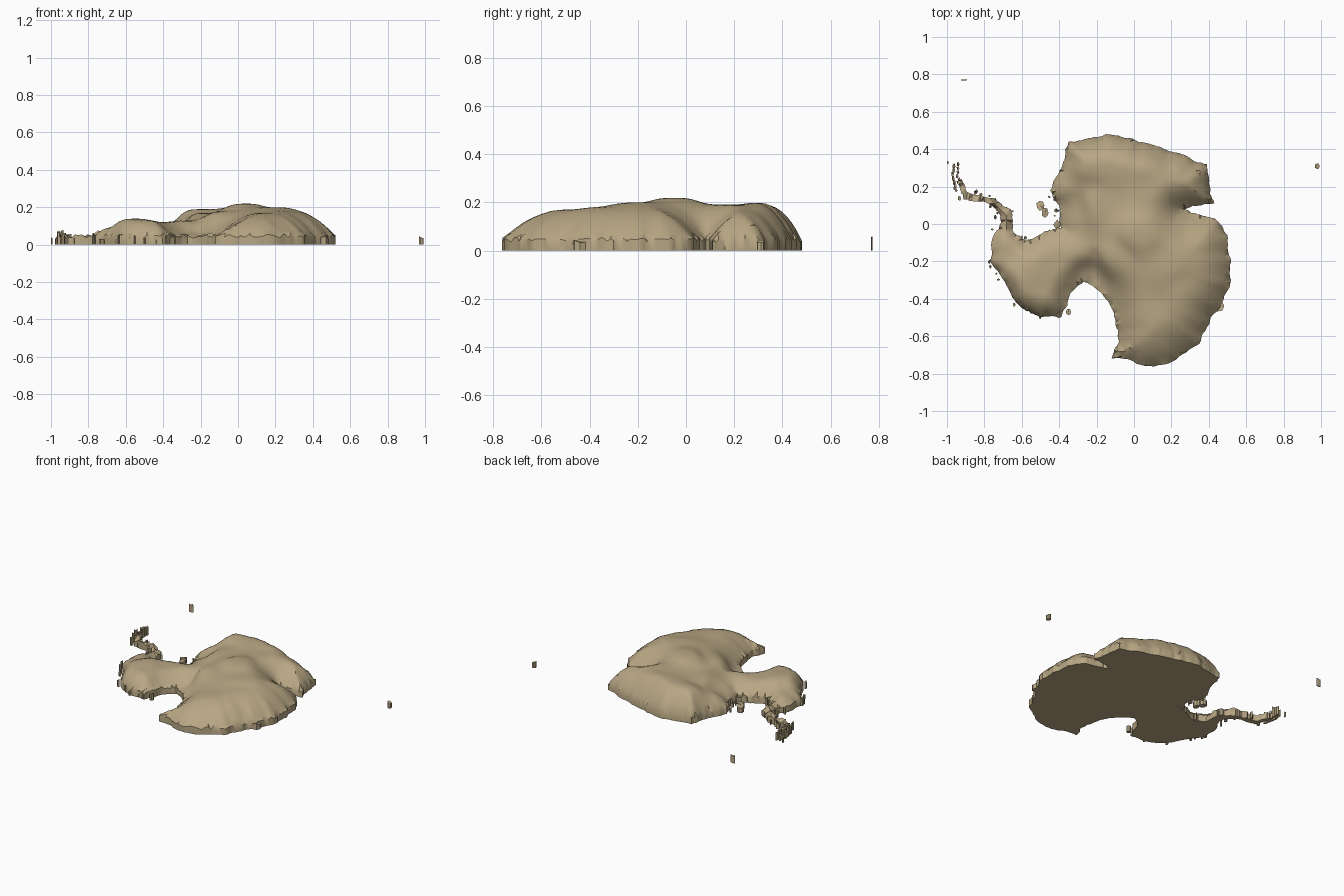
import bpy
import bmesh
import math
import random
from mathutils import Vector
from mathutils.geometry import delaunay_2d_cdt

random.seed(7)
cube = bpy.data.objects.get("Cube")
if cube:
    bpy.data.objects.remove(cube, do_unlink=True)

# One sandy colour for everything
sand = bpy.data.materials.new("sand")
sand.use_nodes = True
sand_colour = (0.48, 0.385, 0.23, 1)
sand.diffuse_color = sand_colour
sand.node_tree.nodes["Principled BSDF"].inputs["Base Color"].default_value = sand_colour

# Coast of the mainland, clockwise from the north-west corner
COAST = [
    (-.35, .44), (-.24, .46), (-.15, .48), (-.02, .46), (.08, .43), (.16, .4),
    (.27, .37), (.39, .32), (.4, .22), (.43, .11), (.36, .1), (.27, .08),
    (.35, .05), (.43, .03), (.5, -.06), (.52, -.19), (.52, -.3), (.48, -.4),
    (.41, -.5), (.35, -.64), (.24, -.71), (.06, -.76), (-.12, -.72),
    (-.08, -.63), (-.1, -.51), (-.16, -.39), (-.27, -.31), (-.34, -.37),
    (-.39, -.5), (-.5, -.5), (-.62, -.43), (-.69, -.31), (-.77, -.2),
    (-.75, -.06), (-.71, .01), (-.73, .07), (-.81, .12), (-.91, .13),
    (-.95, .23), (-.92, .24), (-.89, .17), (-.75, .14), (-.66, .08), (-.65, -.04),
    (-.58, -.09), (-.48, -.04), (-.39, -.02), (-.4, .1), (-.45, .18),
    (-.4, .28), (-.37, .35)]

# Ice surface heights: x, y, height
PEAKS = [
    (.04, -.05, .22), (.2, -.2, .2), (.3, -.35, .18), (.1, -.5, .17),
    (.1, -.65, .16), (.35, -.1, .18), (.1, .15, .19), (0, .35, .2),
    (.28, .25, .17), (-.2, .35, .19), (-.2, .1, .17), (-.33, .1, .12),
    (-.3, -.15, .13), (-.1, -.2, .18), (-.24, -.28, .07), (-.4, -.2, .12),
    (-.55, -.25, .14), (-.5, -.4, .13), (-.68, -.15, .09), (-.71, .05, .08),
    (-.78, .11, .14), (-.9, .16, .07)]

# Rectangular dips left in the ice: x range, y range
DIPS = [(-.24, -.18, -.31, -.15), (-.61, -.55, -.15, -.07)]


def roughen(points, levels, amount):
    """Split every side in half repeatedly, pushing midpoints in or out."""
    points = [Vector(p) for p in points]
    for _ in range(levels):
        finer = []
        for a, b in zip(points, points[1:] + points[:1]):
            side = b - a
            push = Vector((-side.y, side.x)) * random.uniform(-amount, amount)
            finer += [a, (a + b) / 2 + push]
        points = finer
    return points


def coast_distance(p, outline):
    best = 9
    for a, b in zip(outline, outline[1:] + outline[:1]):
        side = b - a
        t = max(0, min(1, (p - a).dot(side) / max(side.length_squared, 1e-9)))
        best = min(best, (p - a - side * t).length)
    return best


def clamp(v):
    return max(0, min(1, v))


def ice_height(p, distance):
    """Blend the peaks, then round the sheet down towards the coast."""
    total = weight_sum = 0
    for x, y, h in PEAKS:
        weight = 1 / ((p.x - x) ** 2 + (p.y - y) ** 2 + .004) ** 2
        total += weight * h
        weight_sum += weight
    east = clamp((p.x + .6) / .5)
    north = clamp(p.y / .3)
    reach = .09 + east * (.15 - .08 * north)
    rise = 1 - (1 - clamp(distance / reach)) ** 2.2
    z = .045 + (total / weight_sum - .045) * rise
    for x_min, x_max, y_min, y_max in DIPS:
        if x_min < p.x < x_max and y_min < p.y < y_max:
            z -= .008
    return z


def make_slab(name, outline, inner, height):
    """Solid with a free-form top, a flat base and upright sides."""
    count = len(outline)
    edges = [(i, (i + 1) % count) for i in range(count)]
    flat, _, faces, *_ = delaunay_2d_cdt(outline + inner, edges, [], 1, 1e-5)
    bm = bmesh.new()
    top = [bm.verts.new((p.x, p.y, height(p))) for p in flat]
    base = [bm.verts.new((p.x, p.y, 0)) for p in flat]
    for face in faces:
        bm.faces.new([top[i] for i in face])
        bm.faces.new([base[i] for i in reversed(face)])
    bm.verts.index_update()
    rim = [e for e in bm.edges if e.is_boundary and e.verts[0].index < len(flat)]
    for e in rim:
        i, j = e.verts[0].index, e.verts[1].index
        bm.faces.new((top[i], top[j], base[j], base[i]))
    loose = [v for v in bm.verts if not v.link_faces]
    bmesh.ops.delete(bm, geom=loose, context='VERTS')
    bmesh.ops.recalc_face_normals(bm, faces=bm.faces)
    mesh = bpy.data.meshes.new(name)
    bm.to_mesh(mesh)
    bm.free()
    mesh.materials.append(sand)
    obj = bpy.data.objects.new(name, mesh)
    bpy.context.collection.objects.link(obj)
    return obj


# Mainland: ragged coast filled with a regular grid of surface points
coast = roughen(COAST, 3, .1)
grid = []
step = .022
for column in range(-46, 26):
    for row in range(-36, 24):
        p = Vector((column * step, row * step))
        if coast_distance(p, coast) > step * .6:
            grid.append(p)
rim_height = {}


def mainland_height(p):
    distance = coast_distance(p, coast)
    if distance < .001:
        return random.uniform(.035, .055)
    return ice_height(p, distance)


mainland = make_slab("mainland", coast, grid, mainland_height)
bpy.ops.object.select_all(action='DESELECT')
mainland.select_set(True)
bpy.context.view_layer.objects.active = mainland
bpy.ops.object.shade_smooth_by_angle(angle=math.radians(40))


def make_island(name, x, y, width, depth, height, sides=7):
    """Small ragged block with an uneven top."""
    ring = []
    for i in range(sides):
        angle = math.tau * i / sides
        size = random.uniform(.8, 1) / 2
        ring.append(Vector((x + math.cos(angle) * width * size,
                            y + math.sin(angle) * depth * size)))
    return make_slab(name, ring, [Vector((x, y))],
                     lambda p: height * random.uniform(.7, 1))


# Named islands away from the coast
make_island("far_north_island", -.91, .77, .04, .008, .06)
make_island("far_east_island", .98, .31, .03, .035, .045)
make_island("outer_west_island", -.995, .33, .01, .02, .04)
make_island("bay_island_north", -.5, .1, .05, .06, .05)
make_island("bay_island_south", -.475, .06, .04, .06, .05)
make_island("bay_shelf", -.41, -.005, .05, .06, .05, 4)
make_island("east_islet", .45, -.44, .07, .06, .045)
make_island("south_west_islet", -.35, -.47, .03, .04, .05)

# Islets trailing off the peninsula tip
for i in range(14):
    t = i / 13
    make_island("tip_islet", -.94 - .02 * t + random.uniform(-.02, .02), .18 + .14 * t,
                .018, random.uniform(.02, .04), random.uniform(.035, .08), 5)

# Splinters of ice off the western coast
western = [p for p in coast if p.x < -.38 and p.y < .16]
for p in random.sample(western, 45):
    make_island("coast_islet", p.x + random.uniform(-.03, .01), p.y + random.uniform(-.02, .02),
                random.uniform(.008, .025), random.uniform(.008, .03),
                random.uniform(.03, .065), 5)
